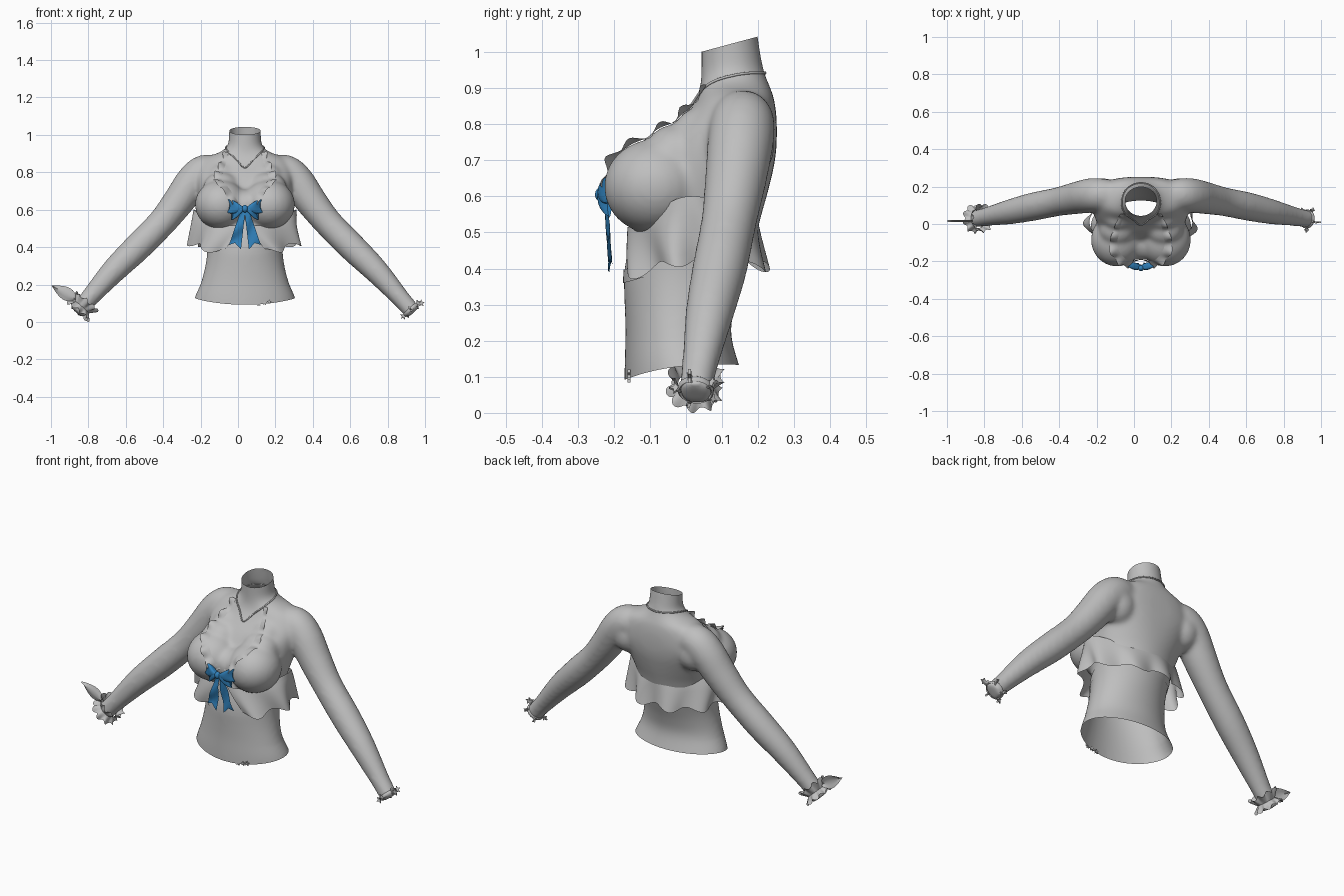
import bpy, bmesh, math
from math import sin, cos, pi, tau, copysign
from mathutils import Vector as V
from mathutils.bvhtree import BVHTree

if "Cube" in bpy.data.objects:
    bpy.data.objects.remove(bpy.data.objects["Cube"])

CX = 0.037  # body axis


def material(name, rgb):
    m = bpy.data.materials.new(name)
    m.use_nodes = True
    m.diffuse_color = (*rgb, 1)
    m.node_tree.nodes["Principled BSDF"].inputs["Base Color"].default_value = (*rgb, 1)
    return m


GREY = material("plain grey", (0.52, 0.52, 0.52))
BLUE = material("ribbon blue", (0.03, 0.22, 0.5))


def finish(name, bm, mat=GREY, angle=40):
    bmesh.ops.recalc_face_normals(bm, faces=bm.faces)
    me = bpy.data.meshes.new(name)
    bm.to_mesh(me)
    bm.free()
    ob = bpy.data.objects.new(name, me)
    bpy.context.collection.objects.link(ob)
    ob.location.x = CX
    me.materials.append(mat)
    me.shade_smooth()
    me.set_sharp_from_angle(angle=math.radians(angle))
    return ob


def loft(bm, rings):
    """Closed skin through rings of points."""
    rows = [[bm.verts.new(p) for p in r] for r in rings]
    n = len(rows[0])
    for a, b in zip(rows, rows[1:]):
        for i in range(n):
            bm.faces.new((a[i], a[(i + 1) % n], b[(i + 1) % n], b[i]))
    bm.faces.new(rows[0])
    bm.faces.new(rows[-1])


def ball(bm, centre, size):
    vs = bmesh.ops.create_uvsphere(bm, u_segments=28, v_segments=18, radius=1)["verts"]
    bmesh.ops.scale(bm, vec=size, verts=vs)
    bmesh.ops.translate(bm, vec=centre, verts=vs)


def grid(name, f, nu, nv, mat=GREY):
    """Sheet from f(u, v) with u and v in 0..1."""
    bm = bmesh.new()
    vs = [[bm.verts.new(f(i / nu, j / nv)) for j in range(nv + 1)] for i in range(nu + 1)]
    for i in range(nu):
        for j in range(nv):
            bm.faces.new((vs[i][j], vs[i + 1][j], vs[i + 1][j + 1], vs[i][j + 1]))
    return finish(name, bm, mat, 60)


def along(pts, t):
    """Smooth point on a path, t in 0..1."""
    s = min(t, 0.9999) * (len(pts) - 1)
    i = int(s)
    k = s - i
    p0, p1, p2, p3 = (V(pts[min(max(j, 0), len(pts) - 1)]) for j in range(i - 1, i + 3))
    return 0.5 * (2 * p1 + (p2 - p0) * k + (2 * p0 - 5 * p1 + 4 * p2 - p3) * k**2
                  + (3 * p1 - p0 - 3 * p2 + p3) * k**3)


def frame(d):
    a = d.cross(V((0, 1, 0))).normalized()
    return a, d.cross(a).normalized()


# Body: torso, arms and chest fused into one shell
bm = bmesh.new()
TORSO = [  # height, half width, front y, back y
    (0.04, .288, -.17, .18), (0.13, .264, -.17, .148), (0.22, .232, -.168, .125), (0.3, .212, -.17, .137),
    (0.38, .202, -.172, .162), (0.46, .207, -.16, .187), (0.54, .222, -.14, .207),
    (0.62, .238, -.125, .229), (0.7, .252, -.095, .247), (0.77, .258, -.05, .252),
    (0.83, .25, .0, .25), (0.875, .215, .03, .243), (0.91, .13, .04, .23),
    (0.945, .093, .042, .217), (1.0, .086, .042, .206), (1.08, .084, .042, .194)]
rings = []
for i in range(61):
    z, hw, front, back = along(TORSO, i / 60)
    square = 1 - .3 * max(0, 1 - abs(z - .76) / .2)  # broad flat back at the shoulders
    ring = []
    for k in range(48):
        c, s = cos(tau * k / 48), sin(tau * k / 48)
        y = copysign(abs(s) ** (square if s > 0 else 1), s)
        ring.append(V((hw * copysign(abs(c) ** square, c), (front + back) / 2 + (back - front) / 2 * y, z)))
    rings.append(ring)
loft(bm, rings)
ARM = [(.12, .155, .81), (.21, .157, .808), (.275, .152, .755), (.35, .138, .65), (.445, .119, .53),
       (.575, .093, .398), (.7, .065, .275), (.83, .038, .13), (.9, .025, .05)]
RAD = [(.07, 0), (.088, 0), (.092, 0), (.086, 0), (.077, 0), (.076, 0), (.067, 0), (.05, 0), (.046, 0)]
for s in (-1, 1):
    rings = []
    for i in range(33):
        t = i / 32
        p = along(ARM, t)
        a, b = frame((along(ARM, t + .01) - along(ARM, max(t - .01, 0))).normalized())
        r = along(RAD, t).x
        ring = [p + r * (a * cos(tau * k / 24) + b * sin(tau * k / 24)) for k in range(24)]
        rings.append([V((s * q.x, q.y, q.z)) for q in ring])
    loft(bm, rings)
    ball(bm, (s * .128, -.085, .627), (.14, .143, .132))
    ball(bm, (s * .125, -.03, .712), (.1, .088, .088))
    ball(bm, (s * .12, .032, .778), (.08, .066, .066))
    ball(bm, (s * .205, .16, .74), (.09, .086, .1))
ball(bm, (0, -.09, .62), (.09, .105, .09))
body = finish("body", bm)
rm = body.modifiers.new("fuse", "REMESH")
rm.mode, rm.voxel_size = "VOXEL", .01
sm = body.modifiers.new("soften", "SMOOTH")
sm.factor, sm.iterations = .5, 18
dg = bpy.context.evaluated_depsgraph_get()
fused = bpy.data.meshes.new_from_object(body.evaluated_get(dg))
body.modifiers.clear()
bm = bmesh.new()
bm.from_mesh(fused)
# Open the neck and the waist with slanted cuts
for co, no, rule in (((0, .04, 1.0), (0, -.27, 1), lambda v: v.z > .9),
                     ((0, -.17, .092), (0, .13, -1), lambda v: abs(v.x) < .4 and v.z < .3)):
    part = [f for f in bm.faces if rule(f.calc_center_median())]
    geom = set(part) | {e for f in part for e in f.edges} | {v for f in part for v in f.verts}
    bmesh.ops.bisect_plane(bm, geom=list(geom), plane_co=co, plane_no=no, clear_outer=True)
# Curve the hem: the sides sit higher than the middle
for v in bm.verts:
    if v.co.z < .2 and abs(v.co.x) < .4:
        v.co.z += .018 * (v.co.x / .26) ** 2 * (.2 - v.co.z) / .1
bm.to_mesh(fused)
tree = BVHTree.FromBMesh(bm)
bm.free()
body.data = fused
fused.shade_smooth()


def skin(p, lift=0.004):
    q, n, _, _ = tree.find_nearest(V(p))
    return q + n * lift, n


# Neck cord dropping to a point in front
half = [(0, .23, .945), (.06, .2, .942), (.095, .13, .93), (.085, .06, .905), (.045, .02, .87), (0, -.02, .835)]
loop = half + [(-x, y, z) for x, y, z in half[-2:0:-1]] + half[:1]
cu = bpy.data.curves.new("neck_cord", "CURVE")
cu.dimensions, cu.bevel_depth, cu.bevel_resolution = "3D", .004, 1
sp = cu.splines.new("POLY")
sp.points.add(63)
for i, pt in enumerate(sp.points):
    pt.co = (*skin(along(loop, i / 64), .002)[0], 1)
sp.use_cyclic_u = True
cord = bpy.data.objects.new("neck_cord", cu)
cord.location.x = CX
cu.materials.append(GREY)
bpy.context.collection.objects.link(cord)

# Frilled neckline straps and cup edges, waving along the outer edge
STRAP = [(.09, .05, .91), (.11, -.03, .83), (.125, -.12, .76), (.075, -.19, .695), (.012, -.21, .625)]
for s, side in ((1, "left"), (-1, "right")):
    def frill(u, v, s=s):
        p, n = skin(along(STRAP, u), .003)
        d = (along(STRAP, min(u + .02, 1)) - along(STRAP, max(u - .02, 0))).normalized()
        wave = sin(u * tau * 6)
        width = .018 + .03 * sin(pi * min(1, u * .75)) + .005 * wave
        p = skin(p + n.cross(d).normalized() * width * v, .003)[0] + n * v * .011 * (1 + wave)
        return V((s * p.x, p.y, p.z))
    grid(side + "_strap_frill", frill, 70, 4)


# Wide ruffle below the chest, open at the front
def ruffle(u, v):
    a = (.03 + .4 * v) + u * (tau - .06 - .8 * v)
    side, back = sin(a) ** 4, max(0, -cos(a))
    top = .515 + .085 * side + .02 * back
    low = .375 + .045 * side + .03 * back
    wave = sin(u * tau * 8 - pi / 4) * v
    w = .215 + .06 * side + .05 * v ** .6 * (1 - .7 * side) + .02 * wave
    depth = (.172 if cos(a) > 0 else .19) + .024 * v + .015 * wave
    return V((sin(a) * w, .01 - cos(a) * depth, top + (low - top) * v + .014 * cos(u * tau * 8) * v))


grid("chest_ruffle", ruffle, 160, 6)


# Thin seam band under the ruffle
def band(u, v):
    a = u * tau
    return skin((.24 * sin(a), -.2 * cos(a), .46 - .06 * max(0, cos(a)) - .04 * v), .003)[0]


grid("under_band", band, 96, 3)

# Front bow: loops, tails and knot
KNOT = V((0, -.23, .605))
for s, side in ((1, "left"), (-1, "right")):
    for part, tilt, size in (("upper", .016, 1), ("lower", -.026, .78)):
        bm = bmesh.new()
        rings = []
        for i in range(9):
            t = i / 8
            h = .01 + .027 * sin(t * pi * .62)
            th = .006 + .013 * sin(t * pi)
            rings.append([KNOT + V((s * size * (.004 + .084 * t + .008 * cos(2 * a)),
                                    th * sin(a) + .018 * t * t, h * cos(a) + tilt * t))
                          for a in (tau * k / 16 for k in range(16))])
        loft(bm, rings)
        finish(side + "_bow_loop_" + part, bm, BLUE)

    def tail(u, v, s=s):
        w = .011 + .021 * u
        notch = .022 * (1 - abs(2 * v - 1)) * u ** 6
        return KNOT + V((s * (.008 + .045 * u) + (2 * v - 1) * w, .008 + .012 * u + .006 * sin(u * 9 + s + v * 3),
                         -.205 * u + notch + .012 * (2 * v - 1) * s * u))
    grid(side + "_bow_tail", tail, 16, 4, BLUE)
bm = bmesh.new()
ball(bm, KNOT - V((0, .006, 0)), (.016, .016, .02))
finish("bow_knot", bm, BLUE)

# Right wrist cuff: two wavy frills around the arm
wrist = V((-.872, .027, .078))
axis = V((-.66, -.08, -.74)).normalized()
A, B = frame(axis)
for name, flare in (("upper_cuff_frill", -.04), ("lower_cuff_frill", .03)):
    def cuff(u, v, flare=flare):
        a = u * tau
        r = .049 + v * (.024 + .008 * sin(a * 9))
        return wrist + axis * (flare * v + .008 * v * cos(a * 9)) + r * (A * cos(a) + B * sin(a))
    grid(name, cuff, 110, 4)

# Pointed leaf on the right cuff
tip, root = V((-1.034, .01, .195)), V((-.9, .01, .12))


def leaf(u, v):
    spread = V((.5, 0, .85)) * ((2 * v - 1) * .036 * sin(pi * u ** .75))
    return root.lerp(tip, u) + spread + V((0, .012 * abs(2 * v - 1), 0))


grid("cuff_leaf", leaf, 14, 4)

# Left wrist ring
end = V((.888, .027, .064))
axis = V((.66, -.08, -.74)).normalized()
A, B = frame(axis)
grid("wrist_ring", lambda u, v: end + axis * (.01 * cos(v * tau)) + (.046 + .005 * sin(v * tau))
     * (A * cos(u * tau) + B * sin(u * tau)), 40, 6)


# Star charms on the ring and the hem
def star(name, c, r, ex, ey):
    bm = bmesh.new()
    n = ex.cross(ey).normalized() * .004
    loft(bm, [[c + k * n + (ex * sin(i * pi / 5) + ey * cos(i * pi / 5)) * r * (.45 if i % 2 else 1)
               for i in range(10)] for k in (-1, 1)])
    finish(name, bm, GREY, 20)


for i in range(5):
    out = A * cos(i * tau / 5 + .3) + B * sin(i * tau / 5 + .3)
    star("wrist_star_%d" % i, end + out * .055, .019, axis, out)
star("outer_star", V((.943, .01, .1)), .021, V((1, 0, 0)), V((0, 0, 1)))
for i, x in enumerate((.075, .105, .13)):
    star("hem_star_%d" % i, V((x, -.158, .095 + .006 * i)), .013, V((1, 0, 0)), V((0, 0, 1)))
